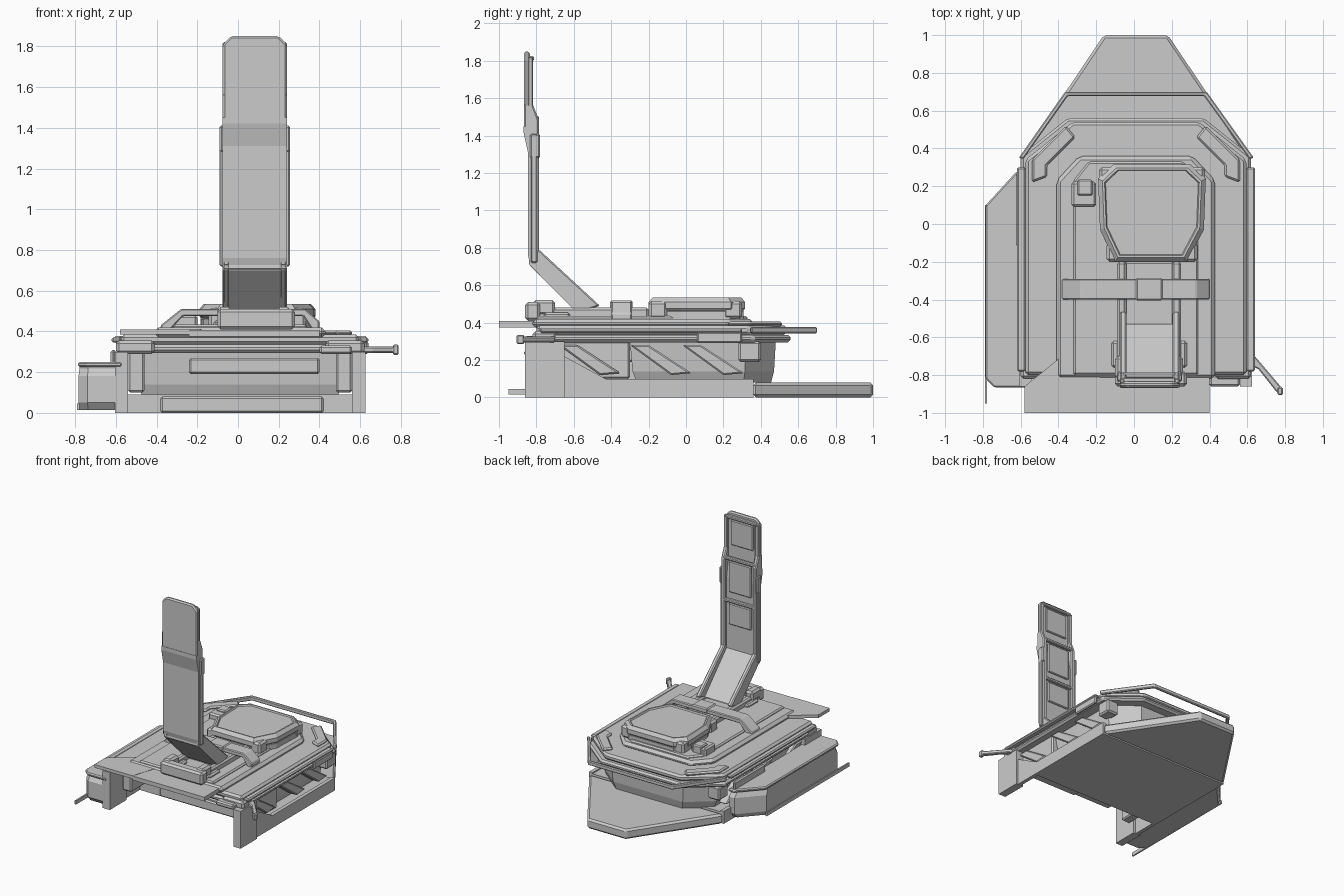
import bpy, bmesh
from mathutils import Vector

AXES = {'x': lambda u, v, w: (w, u, v), 'y': lambda u, v, w: (u, w, v), 'z': lambda u, v, w: (u, v, w)}
CX = 0.01  # centre line of the hull


def finish(name, bm, bevel=0.0):
    bmesh.ops.recalc_face_normals(bm, faces=bm.faces)
    me = bpy.data.meshes.new(name)
    bm.to_mesh(me)
    bm.free()
    ob = bpy.data.objects.new(name, me)
    bpy.context.collection.objects.link(ob)
    if bevel:
        m = ob.modifiers.new("bevel", 'BEVEL')
        m.width, m.segments, m.limit_method = bevel, 1, 'ANGLE'
    return ob


def prism(name, pts, axis, a, b, bevel=0.0):
    """Extrude a 2D outline along an axis from a to b."""
    bm = bmesh.new()
    f = AXES[axis]
    lo = [bm.verts.new(f(u, v, a)) for u, v in pts]
    hi = [bm.verts.new(f(u, v, b)) for u, v in pts]
    bm.faces.new(lo)
    bm.faces.new(hi)
    n = len(pts)
    for i in range(n):
        j = (i + 1) % n
        bm.faces.new((lo[i], lo[j], hi[j], hi[i]))
    return finish(name, bm, bevel)


def box(name, x, y, z, bevel=0.0):
    return prism(name, [(x[0], y[0]), (x[1], y[0]), (x[1], y[1]), (x[0], y[1])], 'z', z[0], z[1], bevel)


def loft(name, pts, rings, bevel=0.0):
    """Stack one outline at several heights, scaled about its middle."""
    c = sum((Vector(p) for p in pts), Vector((0, 0))) / len(pts)
    bm = bmesh.new()
    loops = []
    for z, s in rings:
        loops.append([bm.verts.new((*(c + (Vector(p) - c) * s), z)) for p in pts])
    n = len(pts)
    for a, b in zip(loops, loops[1:]):
        for i in range(n):
            bm.faces.new((a[i], a[(i + 1) % n], b[(i + 1) % n], b[i]))
    bm.faces.new(loops[0])
    bm.faces.new(loops[-1])
    return finish(name, bm, bevel)


def band(name, path, inner, z0, z1, bevel=0.0):
    """Flat open strip between an outer path and an inner path."""
    return prism(name, path + inner[::-1], 'z', z0, z1, bevel)


def deck_outline(w, y0, y1, cut_x, cut_y):
    return [(CX - w, y0), (CX + w, y0), (CX + w, y1 - cut_y), (CX + w - cut_x, y1),
            (CX - w + cut_x, y1), (CX - w, y1 - cut_y)]


# Lower hull: floor and tapering tail
prism("floor", [(-0.58, -0.45), (0.6, -0.45), (0.6, 0.36), (-0.58, 0.36)], 'z', 0.0, 0.09)
prism("tail", [(0.61, 0.36), (0.18, 1.0), (-0.16, 1.0), (-0.59, 0.36)], 'z', 0.0, 0.08, 0.015)

# Middle hull under the deck
loft("middle_hull", deck_outline(0.52, -0.3, 0.48, 0.2, 0.16), [(0.08, 0.92), (0.14, 0.97), (0.3, 1.0)])
box("front_vent", (-0.24, 0.4), (-0.42, -0.28), (0.19, 0.27), 0.01)
box("front_sill", (-0.38, 0.42), (-0.46, -0.28), (0.0, 0.08), 0.01)

# Side walls, struts and blocks, both sides
wall = [(-0.86, 0), (-0.86, 0.28), (-0.76, 0.28), (-0.43, 0.1), (0.36, 0.1), (0.36, 0)]
for s, side in ((-1, "left"), (1, "right")):
    def sx(a, b):
        return sorted((CX + s * a, CX + s * b))
    box(side + "_front_wall", sx(0.55, 0.615), (-0.86, -0.65), (0, 0.3))
    box(side + "_inner_panel", sx(0.47, 0.55), (-0.7, -0.3), (0.1, 0.3), 0.01)
    prism(side + "_lower_wall", wall, 'x', *sx(0.57, 0.6))
    x0, x1 = sx(0.5, 0.585)
    for i, y in enumerate((-0.68, -0.3, -0.02)):
        prism(f"{side}_strut_{i}", [(y, 0.28), (y + 0.1, 0.28), (y + 0.33, 0.13), (y + 0.22, 0.12)],
              'x', x0, x1 - 0.01, 0.008)
    box(side + "_rear_block", sx(0.48, 0.585), (0.28, 0.4), (0.19, 0.3), 0.012)
    box(side + "_corner_bracket", sx(0.42, 0.61), (-0.82, -0.69), (0.29, 0.355), 0.015)
    box(side + "_side_rail", sx(0.585, 0.63), (-0.78, 0.3), (0.345, 0.37), 0.008)
    # raised guard at the rear corner of the deck
    outer = [(CX + s * x, y) for x, y in ((0.55, 0.22), (0.55, 0.34), (0.37, 0.52))]
    inner = [(CX + s * x, y) for x, y in ((0.47, 0.25), (0.47, 0.31), (0.32, 0.46))]
    band(side + "_corner_guard", outer, inner, 0.38, 0.405, 0.01)
box("bracket_stub", (0.4, 0.56), (-0.86, -0.8), (0.29, 0.33), 0.01)

# Stepped deck
prism("deck_skirt", deck_outline(0.61, -0.8, 0.56, 0.25, 0.2), 'z', 0.295, 0.335, 0.014)
prism("deck_plate", deck_outline(0.585, -0.8, 0.54, 0.25, 0.2), 'z', 0.335, 0.385, 0.016)
prism("raised_deck", deck_outline(0.42, -0.82, 0.36, 0.12, 0.13), 'z', 0.37, 0.42, 0.02)
prism("inner_deck", deck_outline(0.33, -0.8, 0.33, 0.08, 0.1), 'z', 0.41, 0.435, 0.01)

# Front apron plates
prism("apron_left", [(-0.58, -1), (-0.24, -1), (-0.14, -0.69), (-0.37, -0.69), (-0.58, -0.86)],
      'z', 0.385, 0.41)
prism("apron_right", [(-0.24, -1), (0.4, -1), (0.4, -0.6), (-0.24, -0.6)], 'z', 0.375, 0.408)

# Open rail loop behind the deck
band("tail_rail", [(-0.61, 0.35), (-0.365, 0.7), (0.385, 0.7), (0.635, 0.35)],
     [(-0.585, 0.345), (-0.35, 0.678), (0.37, 0.678), (0.61, 0.345)], 0.343, 0.377, 0.006)

# Octagonal hatch with collar and clamps
hatch = [(-0.1, -0.2), (0.28, -0.2), (0.37, -0.03), (0.38, 0.24), (0.3, 0.315), (-0.11, 0.315),
         (-0.19, 0.24), (-0.18, -0.03)]
loft("hatch_collar", hatch, [(0.42, 0.97), (0.46, 0.97), (0.475, 0.9)])
loft("hatch_lid", hatch, [(0.46, 0.95), (0.475, 1.0), (0.51, 1.0), (0.535, 0.92), (0.535, 0.88), (0.525, 0.86)])
for i, (x, y) in enumerate(((-0.14, 0.25), (0.33, 0.25), (-0.1, -0.15), (0.29, -0.15))):
    box(f"hatch_clamp_{i}", (x - 0.045, x + 0.045), (y - 0.05, y + 0.05), (0.42, 0.515), 0.015)
box("sensor_box", (-0.33, -0.2), (0.09, 0.225), (0.4, 0.48), 0.012)
box("sensor_lens", (-0.3, -0.22), (0.15, 0.235), (0.42, 0.495), 0.008)

# Strap crossing the deck
prism("strap", [(-0.38, 0.4), (-0.38, 0.43), (-0.28, 0.51), (0.33, 0.51), (0.4, 0.45), (0.4, 0.4),
                (0.37, 0.4), (0.32, 0.475), (-0.27, 0.475), (-0.34, 0.4)], 'y', -0.4, -0.29, 0.006)
box("strap_buckle", (0.01, 0.15), (-0.405, -0.285), (0.475, 0.518), 0.008)

# Mast cradle: twin rails and cross pieces
for i, x in enumerate((-0.09, 0.2)):
    box(f"cradle_rail_{i}", (x, x + 0.05), (-0.84, -0.2), (0.41, 0.48), 0.012)
    box(f"cradle_foot_{i}", (x - 0.03, x + 0.08), (-0.76, -0.62), (0.41, 0.455), 0.012)
    box(f"cradle_post_{i}", (x - 0.01, x + 0.06), (-0.82, -0.7), (0.44, 0.52), 0.015)
box("cradle_front_bar", (-0.1, 0.28), (-0.86, -0.78), (0.41, 0.51), 0.015)
box("cradle_floor", (-0.05, 0.21), (-0.56, -0.2), (0.42, 0.455), 0.01)

# Folded mast: sloped foot and lower panel with a flat front skin
foot = [(-0.84, 0.71), (-0.58, 0.45), (-0.46, 0.49), (-0.785, 0.79), (-0.83, 0.79)]
prism("mast_foot", [(-0.838, 0.71), (-0.58, 0.45), (-0.53, 0.47), (-0.8, 0.75), (-0.83, 0.78)],
      'x', -0.07, 0.24)
lower = [(-0.83, 0.7), (-0.845, 0.76), (-0.845, 1.31), (-0.869, 1.42), (-0.869, 1.45), (-0.83, 1.45),
         (-0.81, 1.33), (-0.81, 0.72)]
prism("mast_lower_panel", lower, 'x', -0.075, 0.24)
rail = [(-0.84, 0.72), (-0.785, 0.75), (-0.785, 1.48), (-0.82, 1.57), (-0.865, 1.57), (-0.865, 1.42),
        (-0.84, 1.31)]
for i, x in enumerate((-0.075, 0.205)):
    prism(f"mast_foot_rail_{i}", foot, 'x', x, x + 0.035, 0.008)
    prism(f"mast_rail_{i}", rail, 'x', x, x + 0.035, 0.008)
    xo = x - 0.015 if i == 0 else x + 0.025
    box(f"mast_edge_{i}", (xo, xo + 0.025), (-0.83, -0.795), (0.72, 1.41), 0.006)
    box(f"mast_hinge_{i}", (xo, xo + 0.025), (-0.835, -0.78), (1.28, 1.41), 0.008)
    box(f"mast_top_rail_{i}", (x, x + 0.035), (-0.845, -0.818), (1.55, 1.82), 0.006)

# Upper mast panel
prism("mast_upper_panel", [(-0.075, 1.43), (0.24, 1.43), (0.24, 1.81), (0.2, 1.85), (-0.035, 1.85),
                           (-0.075, 1.81)], 'y', -0.866, -0.835, 0.01)

# Rear frames and inset screens on the mast
for i, (z0, z1, y) in enumerate(((1.57, 1.82, -0.84), (1.2, 1.5, -0.815), (0.94, 1.16, -0.815))):
    box(f"mast_screen_{i}", (-0.02, 0.18), (y, y + 0.018), (z0 + 0.02, z1 - 0.03), 0.006)
    box(f"mast_frame_bar_{i}", (-0.06, 0.22), (y, y + 0.028), (z1 - 0.02, z1 + 0.005), 0.006)

# Left side pod with lid and lower runner
pod = [(-0.785, -0.82), (-0.74, -0.865), (-0.57, -0.865), (-0.57, 0.28), (-0.62, 0.28), (-0.785, 0.1)]
loft("side_pod", pod, [(0.015, 0.93), (0.05, 0.98), (0.18, 0.98), (0.215, 0.94), (0.23, 0.94)])
prism("pod_lid", pod, 'z', 0.225, 0.25, 0.008)
box("pod_runner", (-0.79, -0.778), (-0.95, 0.1), (0.015, 0.045))
box("pod_hinge", (-0.625, -0.6), (-0.12, 0.27), (0.24, 0.31), 0.01)

# Right side hooked arm
prism("hook_arm", [(0.6, -0.7), (0.64, -0.7), (0.785, -0.87), (0.785, -0.905), (0.755, -0.89), (0.66, -0.77),
                   (0.6, -0.74)], 'z', 0.295, 0.325, 0.006)
box("hook_tip", (0.76, 0.788), (-0.905, -0.865), (0.285, 0.335), 0.006)
box("right_side_latch", (0.615, 0.64), (0.06, 0.3), (0.29, 0.35), 0.008)
